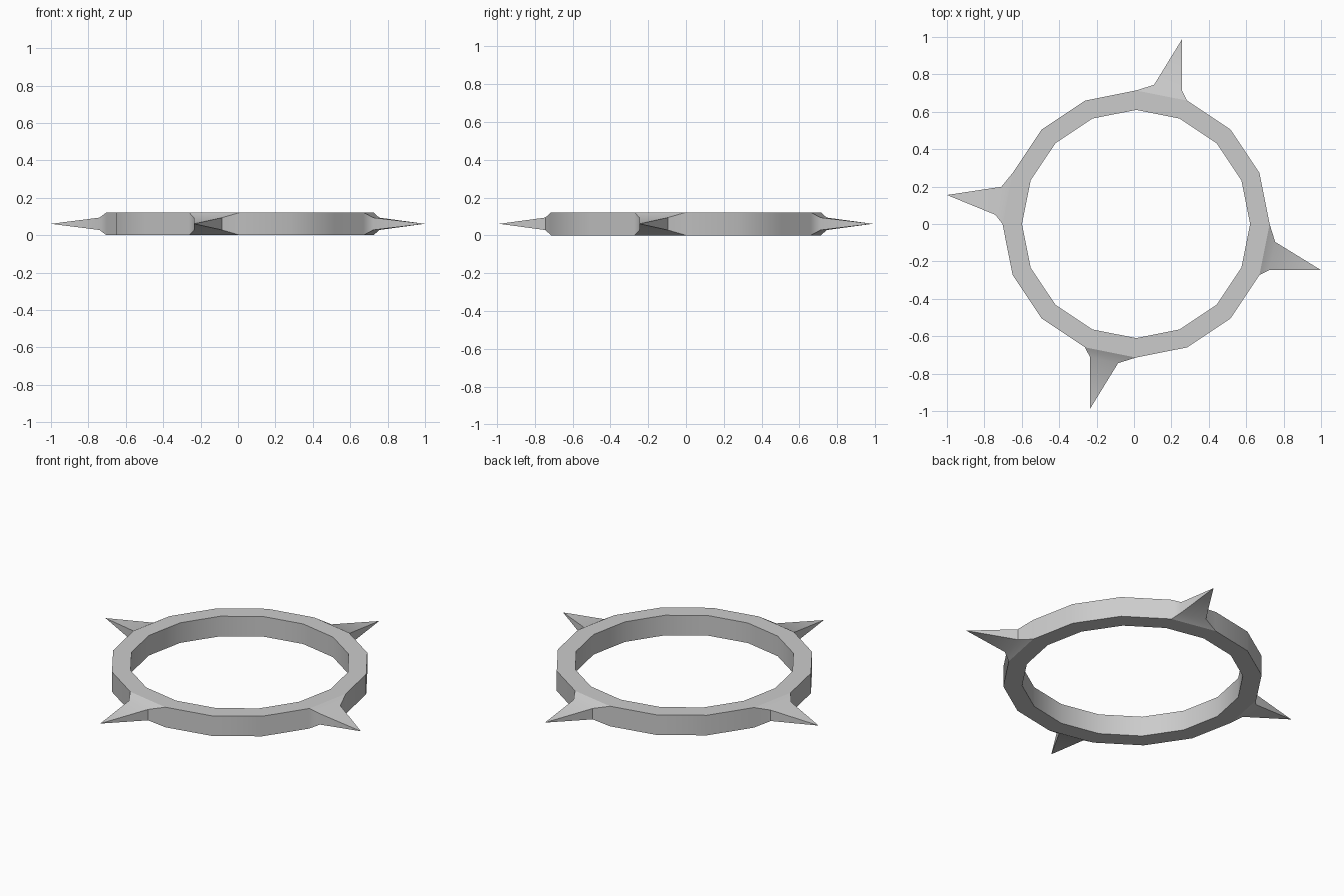
import bpy, bmesh
from math import pi, cos, sin, radians
from mathutils import Vector, Matrix

if "Cube" in bpy.data.objects:
    bpy.data.objects.remove(bpy.data.objects["Cube"])

SIDES, R_OUT, R_IN, HEIGHT = 16, 0.714, 0.61, 0.122
CENTRE = Vector((0.011, 0, 0))

bm = bmesh.new()


def loop(radius, z):
    return [bm.verts.new((radius * cos(2 * pi * i / SIDES),
                          radius * sin(2 * pi * i / SIDES), z))
            for i in range(SIDES)]


# Flat hoop with a rectangular section
section = [loop(R_OUT, 0), loop(R_OUT, HEIGHT), loop(R_IN, HEIGHT), loop(R_IN, 0)]
outer = []
for k in range(4):
    a, b = section[k], section[(k + 1) % 4]
    for i in range(SIDES):
        j = (i + 1) % SIDES
        f = bm.faces.new((a[i], a[j], b[j], b[i]))
        if k == 0:
            outer.append(f)


def add_spike(face, turn, base_slide, tip_slide):
    """Extrude a hoop facet to a smaller collar, then poke it into a point."""
    rot = Matrix.Rotation(turn, 4, 'Z')
    slide = Vector((0.195, -0.98, 0))
    near, far, tip = Vector((0.744, -0.096, 0)), Vector((0.712, -0.246, 0)), Vector((0.988, -0.246, HEIGHT / 2))
    cap = bmesh.ops.extrude_discrete_faces(bm, faces=[face])['faces'][0]
    for v in cap.verts:
        local = rot.inverted() @ v.co
        p = (near if local.y > -0.1 else far).copy()
        p.z = 0.094 if local.z > HEIGHT / 2 else 0.028
        p.y -= base_slide[1]
        p.x += base_slide[0]
        v.co = rot @ p
    top = bmesh.ops.poke(bm, faces=[cap])['verts'][0]
    top.co = rot @ (tip + Vector((tip_slide[0], -tip_slide[1], 0)))


# Four spikes; the left one leans further round the hoop
for q in range(4):
    left = q == 2
    add_spike(outer[(q * 4 - 1) % SIDES], q * pi / 2,
              (0.008, -0.047) if left else (0, 0),
              (0.023, -0.091) if left else (0, 0))

bmesh.ops.recalc_face_normals(bm, faces=bm.faces[:])
bmesh.ops.translate(bm, verts=bm.verts[:], vec=CENTRE)
mesh = bpy.data.meshes.new("spiked_ring")
bm.to_mesh(mesh)
bm.free()
ring = bpy.data.objects.new("spiked_ring", mesh)
bpy.context.collection.objects.link(ring)
bpy.context.view_layer.objects.active = ring
ring.select_set(True)
bpy.ops.object.shade_smooth_by_angle(angle=radians(30))
